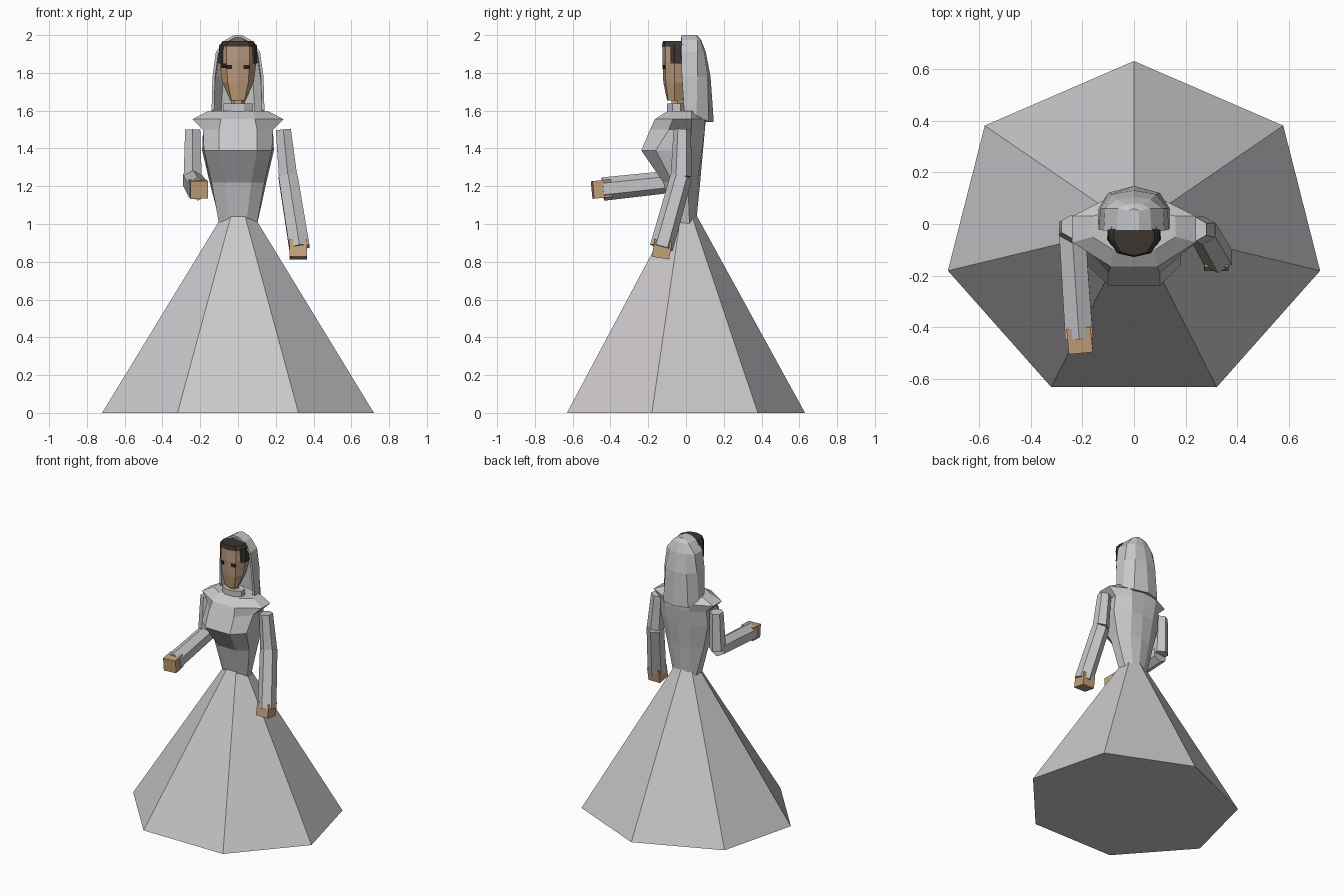
import bpy, bmesh, math
from mathutils import Vector

if "Cube" in bpy.data.objects:
    bpy.data.objects.remove(bpy.data.objects["Cube"])


def material(name, rgb):
    m = bpy.data.materials.new(name)
    m.diffuse_color = (*rgb, 1)
    m.use_nodes = True
    m.node_tree.nodes["Principled BSDF"].inputs["Base Color"].default_value = m.diffuse_color
    return m


GOWN = material("gown grey", (0.60, 0.575, 0.595))
CLOTH = material("bodice grey", (0.58, 0.58, 0.595))
SKIN = material("warm skin", (0.55, 0.36, 0.19))
FACE = material("face skin", (0.50, 0.32, 0.21))
HAIR = material("dark hair", (0.045, 0.035, 0.028))
EYE = material("eye dark", (0.02, 0.015, 0.012))


def loft(name, rings, mats, closed=True, bottom=True, top=True):
    """Skin a stack of rings, listed from low to high, counter-clockwise."""
    bm = bmesh.new()
    vs = [[bm.verts.new(p) for p in ring] for ring in rings]
    n = len(vs[0])
    for a, b in zip(vs, vs[1:]):
        for j in range(n if closed else n - 1):
            k = (j + 1) % n
            bm.faces.new((a[j], a[k], b[k], b[j]))
    if bottom:
        bm.faces.new(vs[0][::-1])
    if top:
        bm.faces.new(vs[-1])
    if closed:
        bmesh.ops.recalc_face_normals(bm, faces=bm.faces)
    me = bpy.data.meshes.new(name)
    bm.to_mesh(me)
    bm.free()
    for m in mats:
        me.materials.append(m)
    ob = bpy.data.objects.new(name, me)
    bpy.context.collection.objects.link(ob)
    return ob


def mirror_ring(z, half):
    """Half outline from front to back, mirrored across x = 0."""
    pts = [(p[0], p[1], p[2] if len(p) > 2 else z) for p in half]
    return pts + [(-x, y, h) for x, y, h in reversed(pts) if x]


def oval(n, rx, ry, cy, z, start=0.0):
    return [(rx * math.cos(start + math.tau * i / n),
             cy + ry * math.sin(start + math.tau * i / n), z) for i in range(n)]


def tube(name, p0, p1, r0, r1, sides, mat, phase=0.0):
    p0, p1 = Vector(p0), Vector(p1)
    d = (p1 - p0).normalized()
    u = (Vector((1, 0, 0)) - d * d.x).normalized()
    v = d.cross(u)
    rings = []
    for p, r in ((p0, r0), (p1, r1)):
        angles = [phase + math.tau * i / sides for i in range(sides)]
        rings.append([p + u * r * math.cos(a) + v * r * math.sin(a) for a in angles])
    return loft(name, rings, [mat])


# Skirt: seven-sided cone with its point to the back
loft("skirt", [oval(7, 0.738, 0.663, -0.033, 0, math.pi / 2),
               oval(7, 0.075, 0.06, -0.012, 1.06, math.pi / 2)], [GOWN])

# Bodice
loft("bodice", [
    mirror_ring(0.97, [(.04, -.06), (.095, -.03), (.085, .02), (.04, .042), (0, .05)]),
    mirror_ring(1.22, [(.07, -.12), (.14, -.07), (.15, .01), (.08, .06), (0, .075)]),
    mirror_ring(1.39, [(.10, -.237), (.18, -.16), (.19, .02), (.09, .085), (0, .09)]),
    mirror_ring(1.50, [(.10, -.19), (.185, -.09), (.185, .03), (.10, .10), (0, .10)]),
    mirror_ring(1.555, [(.09, -.165), (.24, -.07), (.24, .03), (.10, .10), (0, .105)]),
    mirror_ring(1.597, [(.08, -.10), (.16, -.05), (.16, .03), (.06, .06), (0, .07)]),
], [CLOTH])

# Collar and neck
loft("collar", [oval(8, .085, .055, -.05, 1.58, math.pi / 8),
                oval(8, .085, .055, -.05, 1.637, math.pi / 8)], [CLOTH])
tube("neck", (0, -.045, 1.58), (0, -.045, 1.69), .037, .037, 6, SKIN)

# Arms: one hanging, one held forward
hang = [(.24, -.02, 1.50), (.265, -.025, 1.25), (.325, -.13, .875), (.318, -.135, .82)]
held = [(-.24, -.01, 1.50), (-.24, -.02, 1.23), (-.212, -.44, 1.185), (-.205, -.495, 1.18)]
for side, (shoulder, elbow, wrist, tip) in (("left", hang), ("right", held)):
    tube(side + "_upper_arm", shoulder, elbow, .046, .056, 6, CLOTH, math.pi / 6)
    tube(side + "_forearm", elbow, wrist, .058, .062, 6, CLOTH, math.pi / 6)
    back = Vector(wrist).lerp(Vector(elbow), 0.1)
    tube(side + "_hand", back, tip, .066, .066, 4, SKIN, math.pi / 4)

# Head: jaw in the warm tone, upper face in the face tone
head = loft("head", [
    mirror_ring(1.655, [(0, -.10), (.035, -.095), (.042, -.06), (.03, -.02)]),
    mirror_ring(1.75, [(0, -.12), (.055, -.107), (.083, -.06), (.07, .0)]),
    mirror_ring(1.86, [(0, -.125), (.06, -.11), (.098, -.06), (.085, .02)]),
    mirror_ring(1.95, [(0, -.123), (.06, -.108), (.09, -.06), (.07, .01)]),
], [SKIN, FACE])
for f in head.data.polygons:
    f.material_index = int(f.center.z > 1.75)

# Hair: front band over the forehead and locks at the temples
loft("hair_top", [
    mirror_ring(1.94, [(0, -.128), (.065, -.113), (.1, -.06), (.098, -.02)]),
    mirror_ring(1.97, [(0, -.122), (.05, -.11), (.08, -.06), (.075, -.02)]),
], [HAIR])
loft("hair_sides", [
    mirror_ring(1.85, [(.088, -.083), (.104, -.06), (.1, .02)]),
    mirror_ring(1.95, [(.085, -.083), (.099, -.06), (.08, .01)]),
], [HAIR])


# Eyes: thin plates lying on the face
def face_y(x):
    x = abs(x)
    return -.124 + x * .25 if x < .06 else -.109 + (x - .06) * 1.28


def eye_plate(name, x0, x1, z0, z1):
    rings = []
    for z in (z0, z1):
        a, b = face_y(x0), face_y(x1)
        rings.append([(x0, a - .004, z), (x1, b - .004, z), (x1, b + .003, z), (x0, a + .003, z)])
    loft(name, rings, [EYE])


eye_plate("left_eye", .028, .06, 1.82, 1.843)
eye_plate("right_eye", -.06, -.032, 1.82, 1.843)
eye_plate("right_eye_corner", -.09, -.06, 1.825, 1.85)

# Veil: open-fronted shell over the head
veil = loft("veil", [
    mirror_ring(0, [(.14, -.01, 1.6), (.14, .055, 1.575), (.10, .12, 1.54), (0, .147, 1.54)]),
    mirror_ring(1.78, [(.135, -.022), (.13, .06), (.085, .115), (0, .13)]),
    mirror_ring(1.91, [(.117, -.025), (.112, .06), (.065, .095), (0, .105)]),
    mirror_ring(1.975, [(.067, -.025), (.062, .06), (.035, .075), (0, .08)]),
    mirror_ring(2.0, [(.02, -.025), (.02, .05), (.01, .056), (0, .058)]),
], [CLOTH], closed=False, bottom=False)
shell = veil.modifiers.new("thickness", 'SOLIDIFY')
shell.thickness = .014
shell.offset = -1
